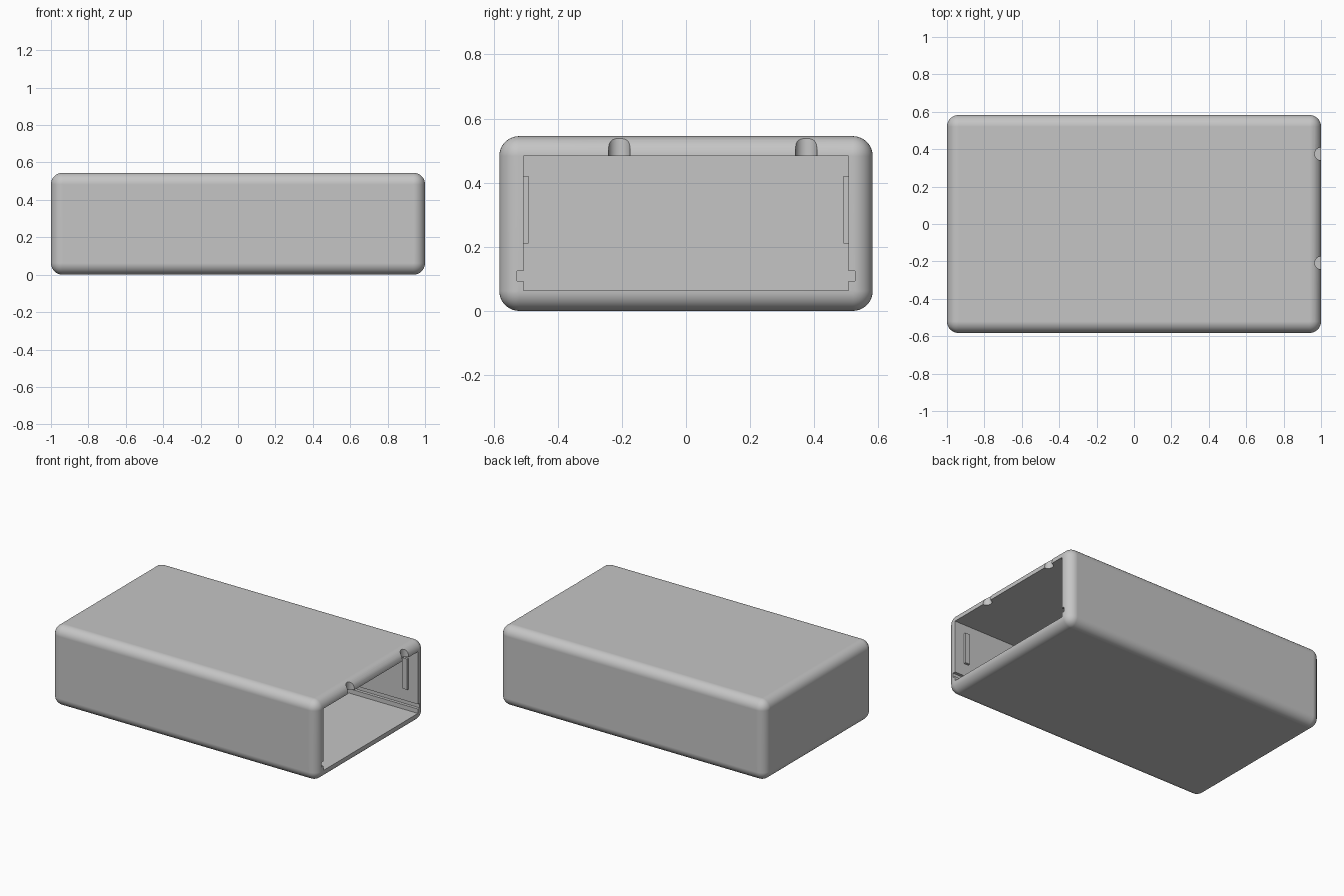
import bpy, bmesh
from mathutils import Matrix

default = bpy.data.objects.get("Cube")
if default:
    bpy.data.objects.remove(default, do_unlink=True)

LENGTH, WIDTH, HEIGHT, ROUND = 2.0, 1.165, 0.545, 0.062
HALF_IN, FLOOR, CEILING, END = 0.507, 0.063, 0.483, -0.94

grey = bpy.data.materials.new("Plain grey")
grey.use_nodes = True
colour = (0.56, 0.56, 0.56, 1)
grey.diffuse_color = colour
grey.node_tree.nodes["Principled BSDF"].inputs["Base Color"].default_value = colour


def finish(bm, name):
    bmesh.ops.recalc_face_normals(bm, faces=bm.faces)
    mesh = bpy.data.meshes.new(name)
    bm.to_mesh(mesh)
    bm.free()
    mesh.materials.append(grey)
    obj = bpy.data.objects.new(name, mesh)
    bpy.context.collection.objects.link(obj)
    return obj


def box(name, low, high, rounding=0):
    bm = bmesh.new()
    size = [b - a for a, b in zip(low, high)]
    centre = [(a + b) / 2 for a, b in zip(low, high)]
    bmesh.ops.create_cube(bm, size=1, matrix=Matrix.Translation(centre) @ Matrix.Diagonal((*size, 1)))
    if rounding:
        bmesh.ops.bevel(bm, geom=bm.edges[:], offset=rounding, segments=10,
                        profile=0.5, affect='EDGES')
    return finish(bm, name)


def cut(target, cutter):
    bpy.context.view_layer.objects.active = target
    mod = target.modifiers.new("cut", 'BOOLEAN')
    mod.operation, mod.solver, mod.object = 'DIFFERENCE', 'EXACT', cutter
    bpy.ops.object.modifier_apply(modifier=mod.name)
    bpy.data.objects.remove(cutter, do_unlink=True)


# Rounded shell
shell = box("enclosure_shell", (-LENGTH / 2, -WIDTH / 2, 0), (LENGTH / 2, WIDTH / 2, HEIGHT), ROUND)

# Cavity open at the right end, with a slide groove in each side wall
side = [(HALF_IN, FLOOR), (HALF_IN, 0.093), (0.527, 0.093),
        (0.527, 0.125), (HALF_IN, 0.125), (HALF_IN, CEILING)]
outline = side + [(-y, z) for y, z in reversed(side)]
bm = bmesh.new()
face = bm.faces.new([bm.verts.new((END, y, z)) for y, z in outline])
extruded = bmesh.ops.extrude_face_region(bm, geom=[face])["geom"]
bmesh.ops.translate(bm, vec=(2.1, 0, 0),
                    verts=[v for v in extruded if isinstance(v, bmesh.types.BMVert)])
cut(shell, finish(bm, "cavity_cutter"))

# Round notches through the upper lip
for y in (-0.208, 0.375):
    bm = bmesh.new()
    bmesh.ops.create_cone(bm, cap_ends=True, segments=32, radius1=0.034, radius2=0.034,
                          depth=0.2, matrix=Matrix.Translation((1, y, 0.54)))
    cut(shell, finish(bm, "notch_cutter"))

# Smooth rounded edges, flat walls
bpy.ops.object.select_all(action='DESELECT')
shell.select_set(True)
bpy.context.view_layer.objects.active = shell
bpy.ops.object.shade_smooth_by_angle(angle=0.5)
weighted = shell.modifiers.new("flat walls", 'WEIGHTED_NORMAL')
weighted.keep_sharp = True

# Upright retaining ribs just inside the opening
for name, sign in (("left_rib", 1), ("right_rib", -1)):
    y0, y1 = sorted((sign * 0.491, sign * 0.515))
    box(name, (0.895, y0, 0.21), (0.93, y1, 0.42))
